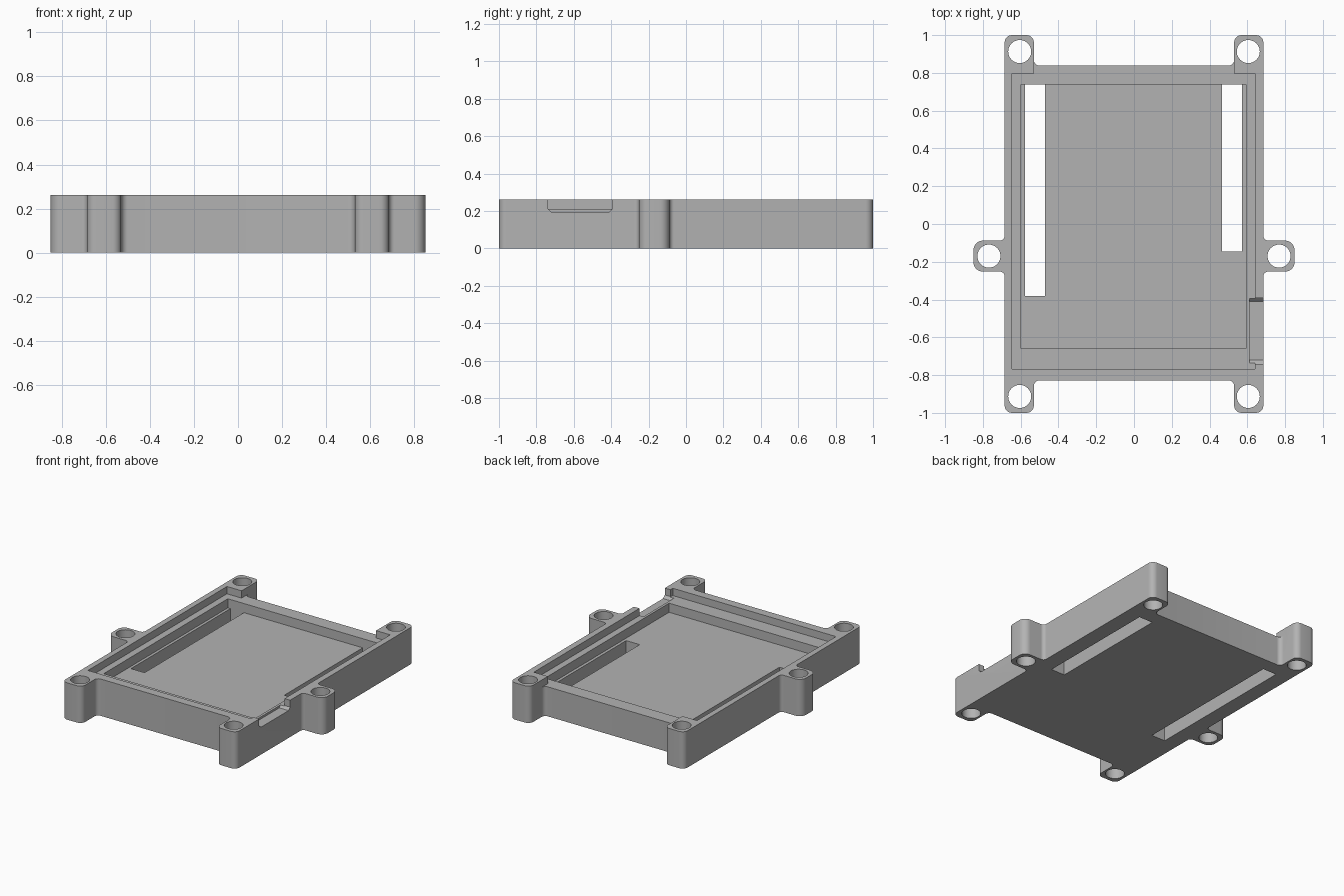
import bpy, bmesh, math
from mathutils import Vector

cube = bpy.data.objects.get("Cube")
if cube:
    bpy.data.objects.remove(cube, do_unlink=True)

HEIGHT, LEDGE, FLOOR = 0.262, 0.21, 0.145

grey = bpy.data.materials.new("plain grey")
grey.use_nodes = True
grey.diffuse_color = (0.45, 0.45, 0.45, 1)
grey.node_tree.nodes["Principled BSDF"].inputs["Base Color"].default_value = (0.45, 0.45, 0.45, 1)


def rounded(corners, steps=8):
    """Replace each (x, y, radius) right-angle corner with an arc."""
    out = []
    for i, (x, y, r) in enumerate(corners):
        p = Vector((x, y))
        a = (Vector(corners[i - 1][:2]) - p).normalized()
        b = (Vector(corners[(i + 1) % len(corners)][:2]) - p).normalized()
        for k in range(steps + 1):
            t = k / steps * math.pi / 2
            out.append(p + a * r * (1 - math.sin(t)) + b * r * (1 - math.cos(t)))
    return out


def prism(name, ring, offset):
    """Extrude a ring of 3D points along an offset."""
    bm = bmesh.new()
    face = bm.faces.new([bm.verts.new(p) for p in ring])
    new = bmesh.ops.extrude_face_region(bm, geom=[face])["geom"]
    bmesh.ops.translate(bm, vec=offset, verts=[v for v in new if isinstance(v, bmesh.types.BMVert)])
    bmesh.ops.recalc_face_normals(bm, faces=bm.faces)
    mesh = bpy.data.meshes.new(name)
    bm.to_mesh(mesh)
    bm.free()
    ob = bpy.data.objects.new(name, mesh)
    bpy.context.collection.objects.link(ob)
    ob.data.materials.append(grey)
    return ob


def upright(name, points, z0, z1):
    return prism(name, [(p[0], p[1], z0) for p in points], (0, 0, z1 - z0))


def box(name, x0, x1, y0, y1, z0, z1):
    return upright(name, [(x0, y0), (x1, y0), (x1, y1), (x0, y1)], z0, z1)


def cut(target, cutter):
    cutter.hide_render = True
    mod = target.modifiers.new("cut", "BOOLEAN")
    mod.operation, mod.solver, mod.object = "DIFFERENCE", "EXACT", cutter
    bpy.context.view_layer.objects.active = target
    bpy.ops.object.modifier_apply(modifier=mod.name)
    bpy.data.objects.remove(cutter, do_unlink=True)


# Outline of the tray with six mounting lugs, mirrored across x
half = [(0.53, -0.828, 0.03), (0.53, -1, 0.04), (0.685, -1, 0.04),
        (0.685, -0.252, 0.025), (0.85, -0.252, 0.05), (0.85, -0.088, 0.05), (0.685, -0.088, 0.025),
        (0.685, 1, 0.04), (0.53, 1, 0.04), (0.53, 0.838, 0.03)]
outline = half + [(-x, y, r) for x, y, r in reversed(half)]
tray = upright("tray", rounded(outline), 0, HEIGHT)

# Screw holes
for side in (-1, 1):
    for x, y in ((0.605, 0.913), (0.768, -0.17), (0.605, -0.913)):
        ring = [(side * x + 0.061 * math.cos(k * math.pi / 20),
                 y + 0.061 * math.sin(k * math.pi / 20)) for k in range(40)]
        cut(tray, upright("hole_cutter", ring, -0.1, 0.4))

# Stepped recess, open through the back wall between the lugs
recess = [(-0.645, -0.767), (0.641, -0.767), (0.641, 0.797), (0.53, 0.797),
          (0.53, 0.9), (-0.53, 0.9), (-0.53, 0.797), (-0.645, 0.797)]
cut(tray, upright("recess_cutter", recess, LEDGE, 0.4))
cut(tray, box("pocket_cutter", -0.597, 0.594, -0.658, 0.738, FLOOR, 0.4))

# Long slots through the floor
cut(tray, box("right_slot_cutter", -0.577, -0.47, -0.38, 0.738, -0.1, 0.18))
cut(tray, box("left_slot_cutter", 0.466, 0.573, -0.145, 0.738, -0.1, 0.18))

# Cable notch in the side wall, with bevelled lower corners
notch = [(-0.74, 0.4), (-0.74, 0.213), (-0.72, 0.195), (-0.41, 0.195), (-0.392, 0.213), (-0.392, 0.4)]
cut(tray, prism("notch_cutter", [(0.612, y, z) for y, z in notch], (0.15, 0, 0)))

# Smooth the round corners and holes, keep the edges crisp
bpy.ops.object.select_all(action="DESELECT")
tray.select_set(True)
bpy.context.view_layer.objects.active = tray
bpy.ops.object.shade_smooth_by_angle(angle=math.radians(30))
